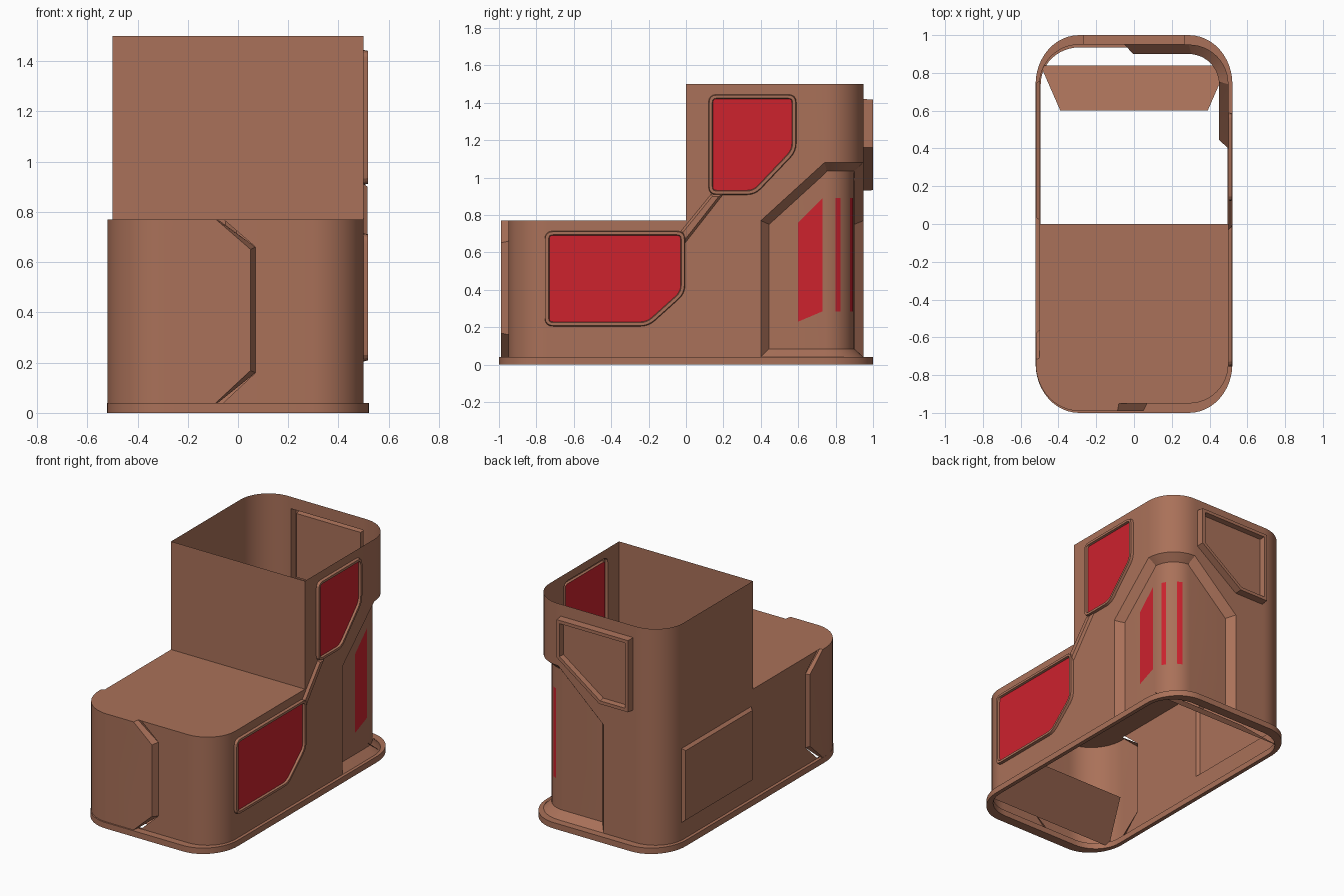
import bpy, bmesh, math
from mathutils import Vector

if "Cube" in bpy.data.objects:
    bpy.data.objects.remove(bpy.data.objects["Cube"])

W, Y, R = 0.5, 0.95, 0.21           # half width, half length, corner radius of the shell
STEP, TOP, LIP = 0.77, 1.5, 0.04    # low roof, tower rim, base lip
HX, HY, C = W - R, Y - R, math.pi * R / 2
P = 4 * (HX + HY + C)               # perimeter
START = -1.0


def material(name, col):
    m = bpy.data.materials.new(name)
    m.diffuse_color = (*col, 1)
    m.use_nodes = True
    m.node_tree.nodes["Principled BSDF"].inputs["Base Color"].default_value = m.diffuse_color
    return m


BROWN = material("clay_brown", (0.40, 0.165, 0.10))
RED = material("signal_red", (0.61, 0.016, 0.027))


# The walls are drawn unrolled: s runs round the perimeter from front centre, z is up
def wrap(s, z, t=0.0, off=(0.02, 0.045)):
    s %= P
    if s > P / 2:
        v = wrap(P - s, z, t, off)
        return Vector((-v.x, v.y, v.z))
    if s < HX:
        p, n = (s, -Y), (0, -1)
    elif s < HX + C:
        a = (s - HX) / R
        n = (math.sin(a), -math.cos(a))
        p = (HX + R * n[0], -HY + R * n[1])
    elif s < HX + C + 2 * HY:
        p, n = (W, s - HX - C - HY), (1, 0)
    elif s < HX + 2 * C + 2 * HY:
        a = (s - HX - C - 2 * HY) / R
        n = (math.cos(a), math.sin(a))
        p = (HX + R * n[0], HY + R * n[1])
    else:
        p, n = (P / 2 - s, Y), (0, 1)
    return Vector((p[0] + n[0] * off[0] * t, p[1] + n[1] * off[1] * t, z))


def right(y): return HX + C + HY + y
def back(x): return P / 2 - x
def left(y): return P - right(y)


N = 12
quarter = [HX + C * i / N for i in range(N + 1)] + [HX + C + 2 * HY + C * i / N for i in range(N + 1)]
BREAKS = sorted(quarter + [P - s for s in quarter] + [s - P for s in quarter] + [-s for s in quarter])


def cut(bm, co, no):
    bmesh.ops.bisect_plane(bm, geom=bm.verts[:] + bm.edges[:] + bm.faces[:],
                           dist=1e-5, plane_co=co, plane_no=no)


def bend(bm):
    lo, hi = min(v.co.x for v in bm.verts), max(v.co.x for v in bm.verts)
    for s in BREAKS:
        if lo + 1e-4 < s < hi - 1e-4:
            cut(bm, (s, 0, 0), (1, 0, 0))


def finish(name, bm, mats=(BROWN,), smooth=True):
    me = bpy.data.meshes.new(name)
    bm.to_mesh(me)
    bm.free()
    ob = bpy.data.objects.new(name, me)
    bpy.context.collection.objects.link(ob)
    for m in mats:
        me.materials.append(m)
    if smooth:
        bpy.ops.object.select_all(action='DESELECT')
        ob.select_set(True)
        bpy.context.view_layer.objects.active = ob
        bpy.ops.object.shade_smooth_by_angle(angle=math.radians(20))
    return ob


def ccw(pts):
    area = sum(a[0] * b[1] - b[0] * a[1] for a, b in zip(pts, pts[1:] + pts[:1]))
    return pts if area > 0 else pts[::-1]


def inset(pts, d):
    out = []
    for i, p in enumerate(pts):
        p, a, b = Vector(p), Vector(pts[i - 1]), Vector(pts[(i + 1) % len(pts)])
        u, v = (p - a).normalized(), (b - p).normalized()
        n1, n2 = Vector((-u.y, u.x)), Vector((-v.y, v.x))
        out.append(tuple(p + (n1 + n2) * d / (1 + n1.dot(n2))))
    return out


def rounded(pts, r, n=4):
    out = []
    for i, p in enumerate(pts):
        p, a, b = Vector(p), Vector(pts[i - 1]), Vector(pts[(i + 1) % len(pts)])
        p0, p1 = p + (a - p).normalized() * r, p + (b - p).normalized() * r
        out += [tuple(p0.lerp(p, k / n).lerp(p.lerp(p1, k / n), k / n)) for k in range(n + 1)]
    return out


def plate(name, pts, rings, off=(0.02, 0.045), mats=(BROWN,), clamp=False):
    """Stepped panel: rings of (inset, offset) closed by a face in the last material."""
    pts = ccw(pts)
    bm = bmesh.new()
    loops = [[bm.verts.new((x, z, t)) for x, z in (inset(pts, d) if d else pts)] for d, t in rings]
    n = len(pts)
    for a, b in zip(loops, loops[1:]):
        for i in range(n):
            j = (i + 1) % n
            bm.faces.new((a[i], a[j], b[j], b[i]))
    bm.faces.new(loops[-1]).material_index = len(mats) - 1
    bend(bm)
    for v in bm.verts:
        z = min(max(v.co.y, LIP), STEP) if clamp else v.co.y
        v.co = wrap(v.co.x, z, v.co.z, off)
    return finish(name, bm, mats)


# Outlines in unrolled coordinates
front_panel = ccw([(.07, .16), (.07, .66), (-.08, .79), (-.65, .79),
                   (-.80, .66), (-.80, .16), (-.65, .02), (-.08, .02)])
left_panel = ccw([(left(.02), .16), (left(.02), .66), (left(.76), .66), (left(.76), .16)])
recess = ccw([(right(.40), LIP), (right(.40), .77), (right(.74), 1.08),
              (back(.29), 1.08), (back(-.05), .77), (back(-.05), LIP)])
rear_frame = ccw([(back(.27), 1.42), (back(-.27), 1.42), (back(-.27), .93),
                  (back(-.05), .93), (back(.27), 1.16)])
upper_window = ccw([(right(.12), .908), (right(.37), .908), (right(.59), 1.14),
                    (right(.59), 1.445), (right(.12), 1.445)])
lower_window = ccw([(right(-.755), .205), (right(-.20), .205), (right(-.005), .38),
                    (right(-.005), .715), (right(-.755), .715)])
upper_window, lower_window = rounded(upper_window, .045), rounded(lower_window, .045)

# Main wall, with openings for each panel and the low front part trimmed
bm = bmesh.new()
bm.faces.new([bm.verts.new((x, z, 0)) for x, z in
              ((START, LIP), (START + P, LIP), (START + P, TOP), (START, TOP))])
cut(bm, (0, STEP, 0), (0, 1, 0))
for s in (right(0), left(0)):
    cut(bm, (s, 0, 0), (1, 0, 0))
low = [f for f in bm.faces if f.calc_center_median().y > STEP
       and not right(0) < f.calc_center_median().x < left(0)]
bmesh.ops.delete(bm, geom=low, context='FACES')
for hole in (front_panel, left_panel, recess, rear_frame, upper_window, lower_window):
    lines = []
    for a, b in zip(hole, hole[1:] + hole[:1]):
        d = Vector((b[0] - a[0], b[1] - a[1]))
        if d.length > 1e-5:
            lines.append((Vector((*a, 0)), Vector((-d.y, d.x, 0)).normalized()))
    # cut only faces near the opening
    x0, x1 = min(p[0] for p in hole), max(p[0] for p in hole)
    for x in (x0, x1):
        cut(bm, (x, 0, 0), (1, 0, 0))
    for co, no in lines:
        near = [f for f in bm.faces if x0 < f.calc_center_median().x < x1]
        geom = list({e for f in near for e in f.edges} | {v for f in near for v in f.verts}) + near
        bmesh.ops.bisect_plane(bm, geom=geom, dist=1e-5, plane_co=co, plane_no=no)
    gone = [f for f in bm.faces if all((f.calc_center_median() - co).dot(no) > 0 for co, no in lines)]
    bmesh.ops.delete(bm, geom=gone, context='FACES')
bend(bm)
for v in bm.verts:
    v.co = wrap(v.co.x, v.co.y)
bmesh.ops.remove_doubles(bm, verts=bm.verts[:], dist=1e-4)
finish("shell_wall", bm)

# Raised and sunken panels
plate("front_corner_panel", front_panel, [(0, 0), (.02, 1)], (.02, .04), clamp=True)
plate("left_side_panel", left_panel, [(0, 0), (.015, 1)])
plate("rear_corner_recess", recess, [(0, 0), (.045, -1)], (.05, .05))
plate("rear_frame", rear_frame, [(0, 0), (.003, 1), (.025, 1), (.03, .3)], (.02, .05))
for name, pts in (("upper_window", upper_window), ("lower_window", lower_window)):
    plate(name, pts, [(0, 0), (.004, .9), (.02, .9), (.024, .2)], mats=(BROWN, RED))
plate("window_strap", [(right(-.03), .71), (right(.135), .912), (right(.20), .912), (right(-.005), .65)],
      [(0, 0), (.012, .8)])

# Red markings inside the recess
plate("red_marking", [(right(.60), .23), (right(.73), .285), (right(.73), .89), (right(.60), .76)],
      [(0, -.95)], (.05, .05), (RED,))
for i, (a, b) in enumerate(((2.18, 2.217), (2.31, 2.355))):
    plate(f"red_stripe_{i + 1}", [(a, .285), (b, .285), (b, .89), (a, .89)],
          [(0, -.95)], (.05, .05), (RED,))

# Base flange
ring = sorted({round(s % P, 6) for s in BREAKS})
bm = bmesh.new()
prof = [(0, LIP), (1, LIP), (1, 0), (-.3, 0), (-.3, LIP)]
rows = [[bm.verts.new(wrap(s, z, t, (.021, .05))) for s in ring] for t, z in prof]
for a, b in zip(rows, rows[1:]):
    for i in range(len(ring)):
        j = (i + 1) % len(ring)
        bm.faces.new((b[i], b[j], a[j], a[i]))
finish("base_flange", bm)

# Low roof and tower front
bm = bmesh.new()
edge = [-right(0)] + [s for s in BREAKS if -right(0) < s < right(0)] + [right(0)]
bm.faces.new([bm.verts.new(wrap(s, STEP)) for s in edge])
finish("low_roof", bm, smooth=False)
bm = bmesh.new()
bm.faces.new([bm.verts.new(c) for c in ((-W, 0, STEP), (W, 0, STEP), (W, 0, TOP), (-W, 0, TOP))])
finish("tower_front", bm, smooth=False)

# Sloping braces inside the base
for name, k in (("rear_brace", 1), ("front_brace", -1)):
    bm = bmesh.new()
    pts = [(-.495, .84 * k, .02), (-.39, .6 * k, .24), (.39, .6 * k, .24), (.495, .84 * k, .02)]
    bm.faces.new([bm.verts.new(c) for c in pts[::k]])
    finish(name, bm, smooth=False)
